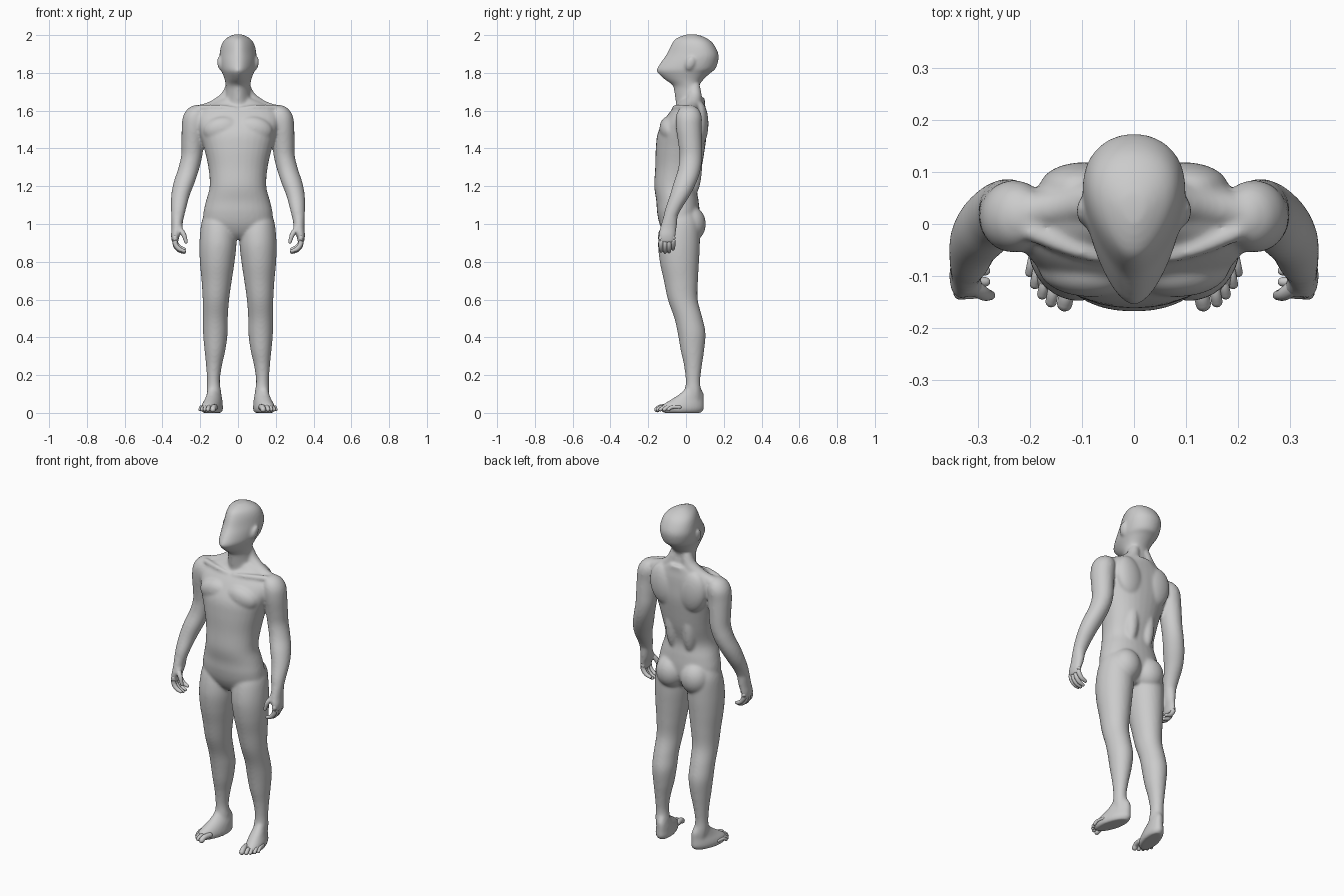
import bpy, bmesh, math
from mathutils import Vector, Matrix

if "Cube" in bpy.data.objects:
    bpy.data.objects.remove(bpy.data.objects["Cube"])

SEGMENTS = 32
STEPS = 5
SIDES = {"left": 1, "right": -1}

skin = bpy.data.materials.new("plain_grey")
skin.use_nodes = True
skin.diffuse_color = (0.6, 0.6, 0.6, 1)
skin.node_tree.nodes["Principled BSDF"].inputs["Base Color"].default_value = skin.diffuse_color


def blend(before, start, end, after, t):
    """Catmull-Rom blend of four neighbouring numbers."""
    slope_in, slope_out = (end - before) / 2, (after - start) / 2
    rise = end - start
    return (start + slope_in * t
            + (3 * rise - 2 * slope_in - slope_out) * t ** 2
            + (slope_in + slope_out - 2 * rise) * t ** 3)


def smooth_rows(rows):
    """Fill in flowing cross-sections between the given ones."""
    result = []
    padded = [rows[0], *rows, rows[-1]]
    for neighbours in zip(padded, padded[1:], padded[2:], padded[3:]):
        for step in range(STEPS):
            result.append([blend(*values, step / STEPS) for values in zip(*neighbours)])
    result.append(list(rows[-1]))
    return result


def skin_rings(bm, rings):
    """Join rings of points with quads and close both ends."""
    loops = [[bm.verts.new(point) for point in ring] for ring in rings]
    for low, high in zip(loops, loops[1:]):
        for i in range(len(low)):
            bm.faces.new((low[i - 1], low[i], high[i], high[i - 1]))
    bm.faces.new(loops[0])
    bm.faces.new(loops[-1])


def signed_power(value, power):
    return math.copysign(abs(value) ** power, value)


def loft(bm, rows, side=1, square=2, egg=0, splay=0):
    """Rows are: height, centre x, centre y, half width, half depth.
    Egg narrows the front, splay slides the front outwards."""
    rings = []
    for z, x, y, width, depth in smooth_rows(rows):
        ring = []
        for i in range(SEGMENTS):
            angle = math.tau * i / SEGMENTS
            across = signed_power(math.cos(angle), 2 / square)
            along = signed_power(math.sin(angle), 2 / square)
            across *= width * (1 + egg * along)
            ring.append((side * (x + across - splay * depth * along), y + depth * along, z))
        rings.append(ring)
    skin_rings(bm, rings)


def central(rows):
    """Sections on the middle line: height, centre y, half width, half depth."""
    return [(z, 0, y, width, depth) for z, y, width, depth in rows]


def limb(rows, ratio):
    """Sections of a limb: height, x, y, half width; depth follows by ratio."""
    return [(z, x, y, width, width * ratio) for z, x, y, width in rows]


def tube(bm, rows, side=1, count=14):
    """Round-ended tapered tube through rows of x, y, z, radius."""
    path = [(Vector((side * x, y, z)), radius) for x, y, z, radius in smooth_rows(rows)]
    for end in ("far", "near"):
        tip, radius = path[-1]
        outward = (tip - path[-2][0]).normalized()
        for turn in (0.5, 1, 1.4):
            path.append((tip + outward * radius * math.sin(turn), radius * math.cos(turn)))
        path.reverse()
    rings = []
    for i, (point, radius) in enumerate(path):
        following = path[min(i + 1, len(path) - 1)][0]
        facing = (following - path[max(i - 1, 0)][0]).to_track_quat('Z', 'X')
        angles = [math.tau * k / count for k in range(count)]
        rings.append([point + facing @ Vector((math.cos(a), math.sin(a), 0)) * radius
                      for a in angles])
    skin_rings(bm, rings)


def ball(bm, centre, radii, side=1, tip=0, lean=0):
    """Ellipsoid muscle; tip turns it about x, lean about y, in degrees."""
    x, y, z = centre
    place = (Matrix.Translation((side * x, y, z))
             @ Matrix.Rotation(math.radians(tip), 4, 'X')
             @ Matrix.Rotation(math.radians(side * lean), 4, 'Y')
             @ Matrix.Diagonal((*radii, 1)))
    bmesh.ops.create_uvsphere(bm, u_segments=24, v_segments=16, radius=1, matrix=place)


def finish(bm, name):
    """Turn the working mesh into a smooth-shaded object."""
    bmesh.ops.recalc_face_normals(bm, faces=bm.faces[:])
    mesh = bpy.data.meshes.new(name)
    bm.to_mesh(mesh)
    bm.free()
    mesh.materials.append(skin)
    mesh.polygons.foreach_set("use_smooth", [True] * len(mesh.polygons))
    obj = bpy.data.objects.new(name, mesh)
    bpy.context.collection.objects.link(obj)
    return obj


body = bmesh.new()

# Head and neck, with the face tipped upwards
loft(body, central([
    (1.61, .02, .075, .07), (1.7, .005, .062, .067), (1.735, 0, .063, .072),
    (1.765, -.01, .068, .103), (1.8, -.01, .08, .14), (1.82, 0, .088, .155),
    (1.86, .02, .094, .15), (1.9, .035, .094, .137), (1.95, .035, .084, .113),
    (1.98, .03, .064, .086), (2, .03, .03, .04), (2.004, .03, .01, .01)]), egg=.3)

# Trunk from the groin to the base of the neck
loft(body, central([
    (.92, -.03, .06, .055), (.95, -.035, .13, .08), (1, -.035, .18, .105),
    (1.06, -.04, .183, .113), (1.12, -.045, .17, .112), (1.2, -.055, .15, .113),
    (1.3, -.04, .157, .123), (1.4, -.03, .18, .13), (1.48, -.02, .205, .13),
    (1.55, -.003, .225, .112), (1.6, .013, .21, .093), (1.64, .03, .14, .07),
    (1.67, .035, .07, .065)]), square=2.2)

for side in SIDES.values():
    # Chest, shoulder blade, lower back, buttock and ear
    ball(body, (.085, -.085, 1.5), (.1, .055, .07), side, tip=10, lean=10)
    ball(body, (.095, .072, 1.53), (.085, .047, .12), side, lean=10)
    ball(body, (.055, .03, 1.3), (.045, .055, .16), side)
    ball(body, (.08, .025, 1), (.085, .08, .095), side)
    ball(body, (.098, .022, 1.85), (.012, .024, .037), side, tip=-20, lean=8)

    # Neck muscle sloping to the shoulder, and collar bone
    tube(body, [(.035, .045, 1.73, .03), (.06, .045, 1.665, .04),
                (.13, .035, 1.617, .038), (.22, .02, 1.59, .035)], side)
    tube(body, [(.015, -.065, 1.61, .01), (.1, -.055, 1.618, .014),
                (.2, -.015, 1.615, .018)], side)

    # Arm from the wrist to the shoulder
    loft(body, limb([
        (1.03, .32, -.085, .033), (1.08, .315, -.067, .04), (1.15, .305, -.033, .049),
        (1.22, .285, -.005, .056), (1.29, .262, .018, .056), (1.36, .245, .026, .056),
        (1.43, .24, .022, .059), (1.51, .235, .015, .063), (1.57, .228, .015, .063),
        (1.61, .22, .015, .046), (1.63, .215, .015, .015)], ratio=1.08), side)

    # Palm and base of the thumb
    loft(body, [
        (.9, .333, -.1, .016, .042), (.94, .332, -.1, .023, .045),
        (.98, .324, -.093, .028, .044), (1.05, .32, -.08, .034, .037)], side)
    tube(body, [(.318, -.1, 1, .022), (.305, -.125, .96, .018)], side)

    # Leg from the heel to the hip
    loft(body, limb([
        (.05, .12, .04, .036), (.11, .127, .037, .038), (.17, .13, .037, .034),
        (.25, .127, .037, .042), (.33, .122, .034, .055), (.42, .12, .03, .065),
        (.5, .12, .013, .066), (.6, .117, -.017, .07), (.7, .113, -.027, .08),
        (.8, .11, -.035, .092), (.9, .106, -.037, .098), (1, .105, -.03, .09),
        (1.06, .11, -.028, .065)], ratio=1.13), side)

    # Foot, turned outwards
    loft(body, [
        (0, .137, -.02, .045, .1), (.02, .138, -.02, .053, .115),
        (.045, .136, -.012, .05, .107), (.07, .13, .007, .043, .088),
        (.1, .127, .03, .036, .064), (.13, .128, .038, .03, .042)], side, splay=.22)

# Fuse the muscle forms into one continuous surface
figure = finish(body, "body")
remesh = figure.modifiers.new("fuse", 'REMESH')
remesh.mode = 'VOXEL'
remesh.voxel_size = .007
remesh.use_smooth_shade = True
soften = figure.modifiers.new("soften", 'SMOOTH')
soften.factor = .5
soften.iterations = 12
bpy.context.view_layer.objects.active = figure
for modifier in ("fuse", "soften"):
    bpy.ops.object.modifier_apply(modifier=modifier)

for label, side in SIDES.items():
    # Fingers curl inwards below the palm, with the thumb in front
    hand = bmesh.new()
    for i, drop in enumerate((0, -.006, -.004, .01)):
        y = -.132 + i * .021
        tube(hand, [(.333, y, .93, .013), (.332, y, .895 + drop, .013),
                    (.312, y, .868 + drop, .012), (.285, y, .857 + drop, .009)], side)
    tube(hand, [(.309, -.12, .97, .016), (.288, -.134, .945, .013),
                (.275, -.137, .905, .009)], side)
    finish(hand, label + "_fingers")

    # Toes fan out from the big toe to the little toe
    toes = bmesh.new()
    for x, y, radius in ((.133, -.153, .015), (.159, -.149, .011), (.176, -.135, .01),
                         (.19, -.115, .01), (.2, -.093, .009)):
        tube(toes, [(x - .012, y + .06, .03, radius), (x - .004, y + .02, .03, radius),
                    (x, y, .018, radius)], side)
    finish(toes, label + "_toes")
